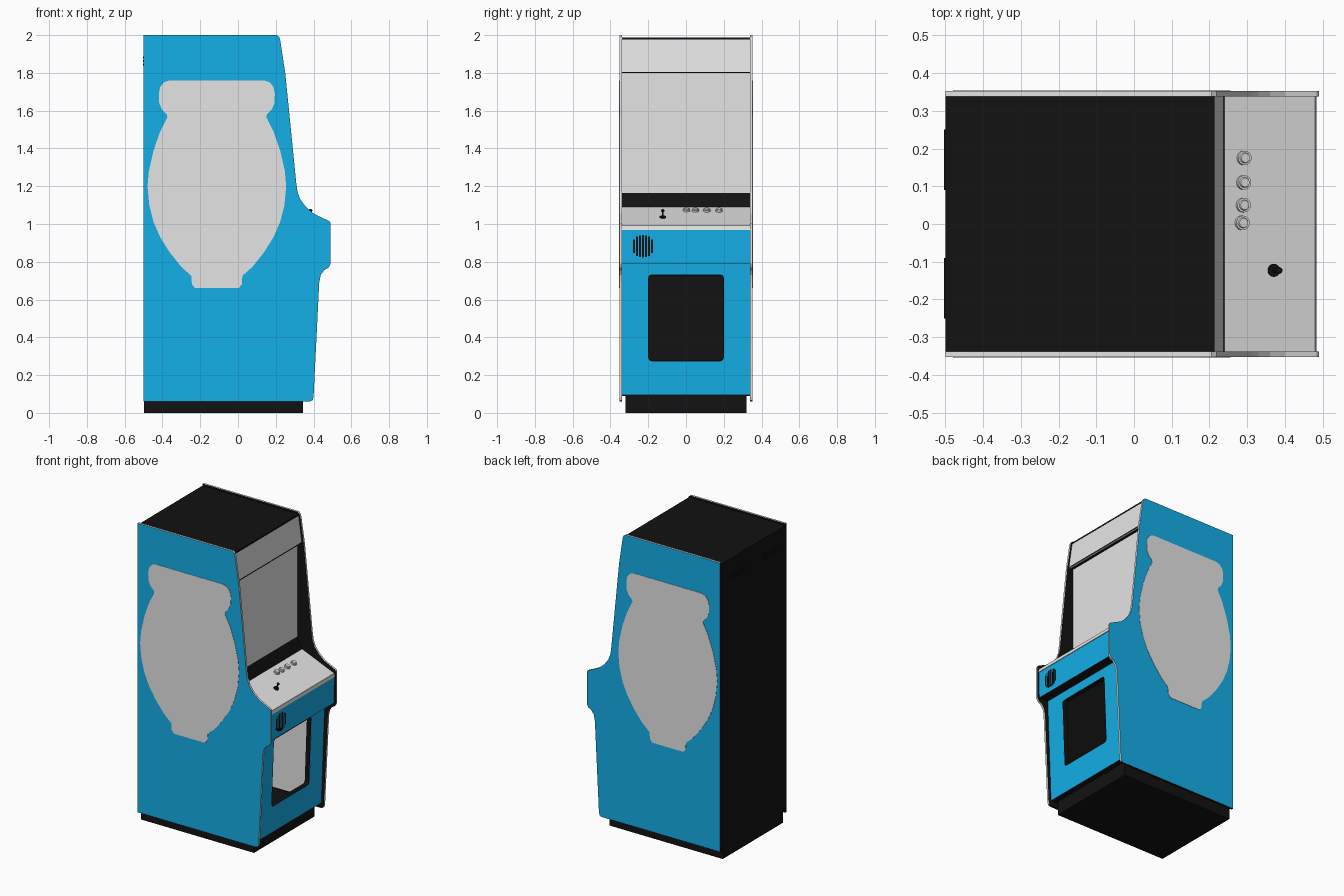
import bpy, bmesh
from math import sin, cos, pi, sqrt
from mathutils import Matrix, Vector

if "Cube" in bpy.data.objects:
    bpy.data.objects.remove(bpy.data.objects["Cube"])


def material(name, rgb):
    m = bpy.data.materials.new(name)
    m.use_nodes = True
    m.diffuse_color = (*rgb, 1)
    m.node_tree.nodes["Principled BSDF"].inputs["Base Color"].default_value = (*rgb, 1)
    return m


BLUE = material("cabinet blue", (0.008, 0.49, 0.92))
GREY = material("light grey", (0.78, 0.78, 0.78))
BLACK = material("matte black", (0.006, 0.006, 0.006))

X, Y, Z = Vector((1, 0, 0)), Vector((0, 1, 0)), Vector((0, 0, 1))
INNER = 0.338   # half width between the side panels
PANEL = 0.014   # side panel thickness


def finish(name, bm, mats):
    bmesh.ops.recalc_face_normals(bm, faces=bm.faces)
    mesh = bpy.data.meshes.new(name)
    bm.to_mesh(mesh)
    bm.free()
    for m in mats:
        mesh.materials.append(m)
    obj = bpy.data.objects.new(name, mesh)
    bpy.context.collection.objects.link(obj)
    return obj


def frame(origin, u, v):
    """Matrix for drawing in the plane spanned by u and v."""
    m = Matrix((u, v, u.cross(v))).transposed().to_4x4()
    m.translation = origin
    return m


def plate(name, loops, thick, matrix, *mats, rule=None):
    """Extruded flat outline; loops after the first are holes."""
    bm = bmesh.new()
    rings = [[bm.verts.new((a, b, 0)) for a, b in loop] for loop in loops]
    if len(rings) == 1:
        bm.faces.new(rings[0])
    else:
        edges = [bm.edges.new((r[i - 1], r[i])) for r in rings for i in range(len(r))]
        bmesh.ops.triangle_fill(bm, edges=edges, use_beauty=True)
    ext = bmesh.ops.extrude_face_region(bm, geom=bm.faces[:])["geom"]
    moved = [g for g in ext if isinstance(g, bmesh.types.BMVert)]
    bmesh.ops.translate(bm, verts=moved, vec=(0, 0, thick))
    bm.transform(matrix)
    bmesh.ops.recalc_face_normals(bm, faces=bm.faces)
    if rule:
        for f in bm.faces:
            f.material_index = rule(f)
    return finish(name, bm, mats)


def rect(x0, x1, y0, y1):
    return [(x0, y0), (x1, y0), (x1, y1), (x0, y1)]


def rounded(x0, x1, y0, y1, r):
    pts = []
    corners = [(x1 - r, y1 - r), (x0 + r, y1 - r), (x0 + r, y0 + r), (x1 - r, y0 + r)]
    for k, (cx, cy) in enumerate(corners):
        for i in range(4):
            a = (k + i / 3) * pi / 2
            pts.append((cx + r * cos(a), cy + r * sin(a)))
    return pts


def strip(name, p0, p1, mat, thick=-0.012, hole=None):
    """Full-width panel between two (x, z) profile points."""
    a, b = Vector((p0[0], 0, p0[1])), Vector((p1[0], 0, p1[1]))
    loops = [rect(-INNER, INNER, 0, (b - a).length)] + ([hole] if hole else [])
    return plate(name, loops, thick, frame(a, Y, (b - a).normalized()), mat)


def box(name, lo, hi, mat):
    return plate(name, [rect(lo[0], hi[0], lo[1], hi[1])], hi[2] - lo[2],
                 Matrix.Translation((0, 0, lo[2])), mat)


def cylinder(name, matrix, radius, z0, z1, mat, top=None):
    bm = bmesh.new()
    bmesh.ops.create_cone(bm, cap_ends=True, segments=24, radius1=radius,
                          radius2=radius if top is None else top, depth=z1 - z0)
    bm.transform(matrix @ Matrix.Translation((0, 0, (z0 + z1) / 2)))
    for f in bm.faces:
        f.smooth = len(f.verts) == 4
    for e in bm.edges:
        e.smooth = all(f.smooth for f in e.link_faces)
    return finish(name, bm, [mat])


# Side panels: blue outside, black inside, grey edge trim
outline = [(-0.5, 0.06), (0.38, 0.06), (0.394, 0.066), (0.4, 0.085), (0.43, 0.69),
           (0.438, 0.73), (0.455, 0.755), (0.48, 0.77), (0.49, 0.79), (0.49, 1.005),
           (0.483, 1.015), (0.4, 1.055), (0.36, 1.09), (0.33, 1.13), (0.315, 1.17),
           (0.308, 1.22), (0.25, 1.8), (0.224, 1.97), (0.218, 1.99), (0.205, 2.0),
           (-0.5, 2.0)]

# Vase-shaped side emblem, half outline about its own centre line
half = [(0.25, 1.76), (0.28, 1.75), (0.3, 1.725), (0.307, 1.69), (0.305, 1.64),
        (0.29, 1.605), (0.265, 1.58), (0.262, 1.565), (0.3, 1.49), (0.335, 1.39),
        (0.36, 1.28), (0.367, 1.2), (0.358, 1.1), (0.335, 1.01), (0.3, 0.93),
        (0.25, 0.85), (0.19, 0.775), (0.135, 0.725), (0.132, 0.68), (0.115, 0.66)]
MID = -0.112
emblem = [(MID + a, b) for a, b in half] + [(MID - a, b) for a, b in reversed(half)]

for side, s in (("left", 1), ("right", -1)):
    def trim(f, s=s):
        n = f.normal
        if abs(n.y) > 0.5:
            return 0 if n.y * s > 0 else 2
        return 2 if n.x < -0.5 or n.z < -0.9 else 1
    plate(side + "_side_panel", [outline], -s * PANEL, frame(Y * s * INNER, X, Z),
          BLUE, GREY, BLACK, rule=trim)
    plate(side + "_side_emblem", [emblem], -s * 0.002,
          frame(Y * s * (INNER + PANEL), X, Z), GREY)

# Shell panels between the sides
strip("back_panel", (-0.5, 0.09), (-0.5, 1.985), BLACK, 0.012)
strip("top_panel", (0.213, 1.988), (-0.5, 1.988), BLACK)
strip("header_sign", (0.238, 1.8), (0.213, 1.976), GREY)
strip("header_underside", (0.19, 1.8), (0.238, 1.8), BLACK, -0.006)
strip("screen", (0.205, 1.165), (0.205, 1.8), GREY)
strip("screen_lower_bezel", (0.24, 1.088), (0.205, 1.165), BLACK)
strip("control_panel", (0.48, 0.99), (0.238, 1.09), GREY)
strip("control_panel_lip", (0.483, 0.968), (0.479, 0.992), GREY)
strip("control_box_front", (0.476, 0.79), (0.479, 0.97), BLUE)
strip("control_box_underside", (0.39, 0.79), (0.476, 0.79), BLACK, -0.006)
strip("floor_panel", (-0.5, 0.095), (0.38, 0.095), BLACK, -0.006)
box("base_plinth", (-0.497, -0.32, 0), (0.343, 0.32, 0.095), BLACK)

# Lower front with a framed opening into the hollow cabinet
strip("lower_front_panel", (0.382, 0.095), (0.408, 0.79), BLUE,
      hole=rounded(-0.2, 0.2, 0.178, 0.638, 0.018))
door_axis = Vector((0.026, 0, 0.695)).normalized()
plate("opening_frame", [rect(-0.23, 0.23, 0.14, 0.67), rounded(-0.196, 0.196, 0.182, 0.634, 0.018)],
      -0.03, frame(Vector((0.381, 0, 0.095)), Y, door_axis), BLACK)
plate("inner_side_liner", [rect(-0.48, 0.35, 0.11, 0.95)], 0.004,
      frame(Y * (INNER - 0.001), X, Z), GREY)

# Buttons and joystick standing on the sloped control panel
slope = Vector((-0.242, 0, 0.1)).normalized()


def on_panel(x, y):
    return frame(Vector((x, y, 0.99 + (0.48 - x) * 0.1 / 0.242)), Y, slope)


for i, (x, y) in enumerate([(0.285, 0.003), (0.288, 0.05), (0.289, 0.11), (0.29, 0.175)]):
    cylinder(f"button_{i + 1}", on_panel(x, y), 0.019, -0.004, 0.01, GREY)
    cylinder(f"button_cap_{i + 1}", on_panel(x, y), 0.014, 0.01, 0.015, GREY, top=0.012)

stick = on_panel(0.37, -0.123)
cylinder("joystick_base", stick, 0.017, -0.004, 0.004, BLACK)
cylinder("joystick_shaft", stick, 0.005, 0, 0.034, BLACK)
bm = bmesh.new()
bmesh.ops.create_uvsphere(bm, u_segments=16, v_segments=10, radius=0.009)
bm.transform(stick @ Matrix.Translation((0, 0, 0.038)))
for f in bm.faces:
    f.smooth = True
finish("joystick_ball", bm, [BLACK])

# Round speaker grille made of upright slots
for i in range(-3, 4):
    off = i * 0.016
    h = sqrt(0.06 ** 2 - off ** 2)
    box(f"speaker_slot_{i + 4}", (0.47, -0.228 + off - 0.005, 0.882 - h),
        (0.4795, -0.228 + off + 0.005, 0.882 + h), BLACK)

# Back vents
for side, s in (("left", 1), ("right", -1)):
    for k in range(3):
        z = 1.84 + k * 0.018
        box(f"{side}_back_vent_{k + 1}", (-0.503, s * 0.17 - 0.08, z),
            (-0.498, s * 0.17 + 0.08, z + 0.01), BLACK)
